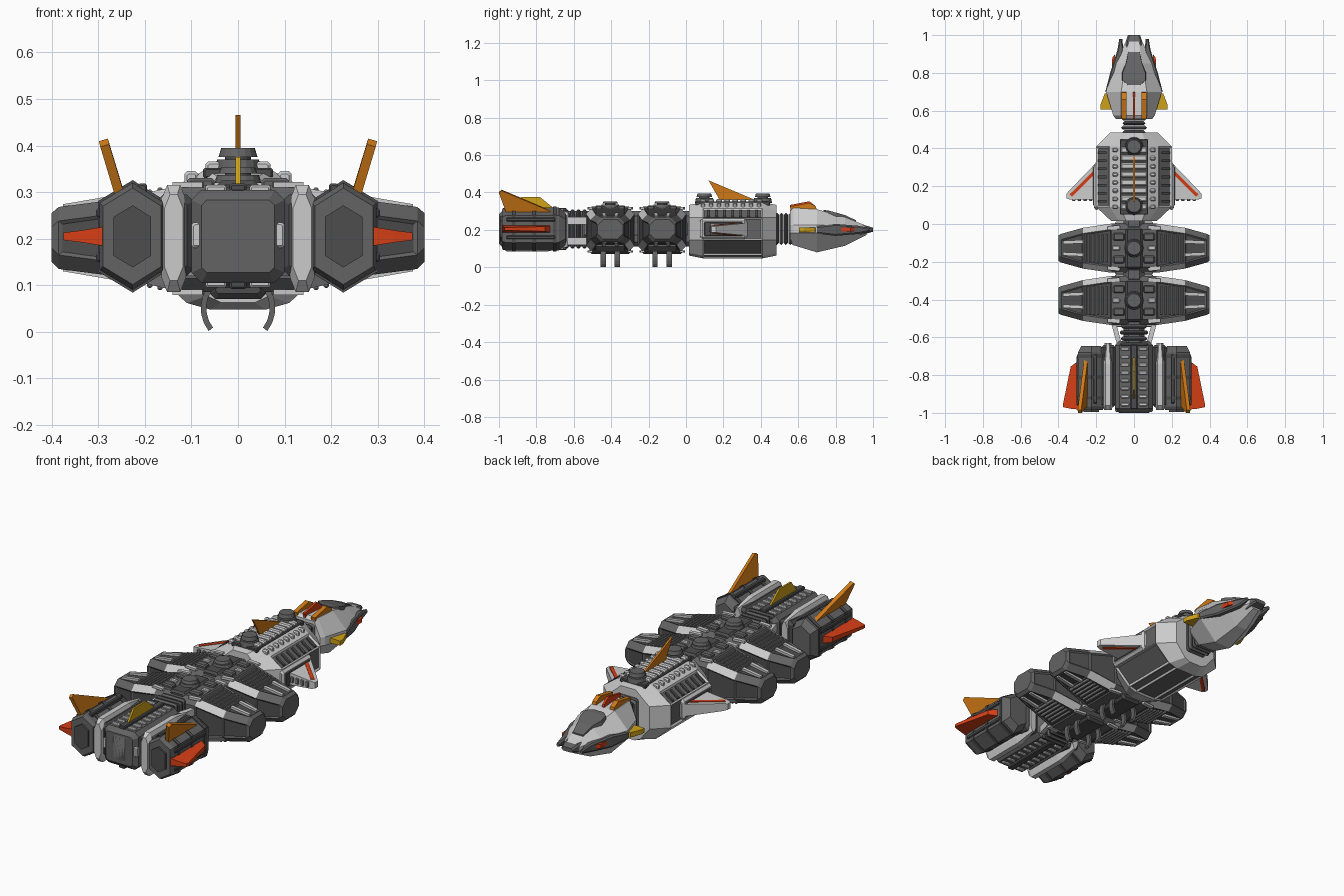
import bpy, bmesh, math
from mathutils import Vector

if "Cube" in bpy.data.objects:
    bpy.data.objects.remove(bpy.data.objects["Cube"])

COL = {"light_grey": (.60, .60, .60), "mid_grey": (.22, .22, .22), "dark_grey": (.125, .125, .125),
       "charcoal": (.075, .075, .075), "red": (.68, .05, .008), "orange": (.62, .19, .008),
       "gold": (.62, .36, .01)}
MAT = {}
for k, c in COL.items():
    MAT[k] = bpy.data.materials.new(k)
    MAT[k].diffuse_color = (*c, 1)


def loft(name, rings, mat, mirror=False, inset=None, alt="charcoal", depth=-.007, rim=.012, paint=None):
    """Skin between rings; optional inset panels and painted faces chosen by a rule(normal, centre)."""
    bm = bmesh.new()
    for s in ((1, -1) if mirror else (1,)):
        vs = [[bm.verts.new((x * s, y, z)) for x, y, z in r] for r in rings]
        n = len(vs[0])
        for a, b in zip(vs, vs[1:]):
            for i in range(n):
                bm.faces.new((a[i], a[(i + 1) % n], b[(i + 1) % n], b[i]))
        bm.faces.new(vs[0])
        bm.faces.new(vs[-1][::-1])
    bmesh.ops.recalc_face_normals(bm, faces=bm.faces)
    bm.normal_update()
    if paint:
        for f in bm.faces:
            if paint(f.normal, f.calc_center_median()):
                f.material_index = 2
    if inset:
        fs = [f for f in bm.faces if inset(f.normal, f.calc_center_median())]
        bmesh.ops.inset_individual(bm, faces=fs, thickness=rim, depth=depth)
        for f in fs:
            f.material_index = 1
    me = bpy.data.meshes.new(name)
    bm.to_mesh(me)
    bm.free()
    for m in (mat, alt, "light_grey"):
        me.materials.append(MAT[m])
    ob = bpy.data.objects.new(name, me)
    bpy.context.collection.objects.link(ob)
    return ob


def octa(w, z0, z1, ca, cz, c=0):
    """Chamfered rectangle as (across, z) pairs."""
    return [(c + w - ca, z1), (c + w, z1 - cz), (c + w, z0 + cz), (c + w - ca, z0),
            (c - w + ca, z0), (c - w, z0 + cz), (c - w, z1 - cz), (c - w + ca, z1)]


def along_y(y, prof):
    return [(a, y, z) for a, z in prof]


def box(name, x0, x1, y0, y1, z0, z1, mat, ch=.006, mirror=False, **kw):
    c, w = (x0 + x1) / 2, (x1 - x0) / 2
    small = octa(w - ch, z0 + ch, z1 - ch, ch / 2, ch / 2, c)
    full = octa(w, z0, z1, ch, ch, c)
    return loft(name, [along_y(y0, small), along_y(y0 + ch, full), along_y(y1 - ch, full), along_y(y1, small)],
                mat, mirror, **kw)


def plate(name, pts, t, mat, mirror=False):
    p = [Vector(q) for q in pts]
    n = (p[1] - p[0]).cross(p[2] - p[0]).normalized() * t / 2
    return loft(name, [[q + n for q in p], [q - n for q in p]], mat, mirror)


def bar(name, p, q, w, h, mat, mirror=True):
    """Rectangular strip from p to q, w across and h thick in z."""
    p, q = Vector(p), Vector(q)
    s = (q - p).cross(Vector((0, 0, 1))).normalized() * w / 2
    u = Vector((0, 0, h / 2))
    return loft(name, [[e + s + u, e + s - u, e - s - u, e - s + u] for e in (p, q)], mat, mirror)


def turret(y, z, h):
    for r0, r1, a, b, m in ((.05, .045, 0, .5, "dark_grey"), (.028, .028, .5, .65, "charcoal"), (.042, .036, .6, 1, "dark_grey")):
        loft("turret", [[(r * math.cos(i * math.pi / 8), y + r * math.sin(i * math.pi / 8), z + h * k)
                         for i in range(16)] for r, k in ((r0, a), (r1, b))], m)


# --- engine block ---
box("engine_core", -.1, .1, -1, -.62, .105, .305, "dark_grey", .022)
box("engine_nozzle", -.045, .045, -1, -.95, .13, .285, "mid_grey", .012)
loft("nozzle_face", [along_y(-1, octa(.038, .145, .27, .01, .01)), along_y(-.998, octa(.038, .145, .27, .01, .01))], "charcoal")
box("nozzle_clip", .038, .1, -.995, -.93, .18, .235, "light_grey", .005, True)
box("engine_rib_core", .095, .175, -.97, -.64, .12, .295, "charcoal", .015, True)
loft("engine_rib", [along_y(y, octa(w, a, b, .012, .03, .138)) for y, w, a, b in
     ((-.985, .02, .11, .295), (-.96, .026, .085, .315), (-.74, .026, .085, .315), (-.63, .018, .11, .295))], "light_grey", True)
for i in range(8):
    y = -.965 + i * .042
    for z0, z1 in ((.296, .315), (.095, .114)):
        box("engine_slat", .025, .07, y, y + .018, z0, z1, "light_grey", .004, True)
for z0, z1 in ((.3, .318), (.092, .11)):
    box("engine_spine", -.018, .018, -.98, -.64, z0, z1, "charcoal", .004)


def hexa(k):
    return [(.226 + x * k, .205 + z * k) for x, z in
            ((0, .115), (.071, .072), (.071, -.072), (0, -.115), (-.068, -.072), (-.068, .072))]


loft("engine_pod", [along_y(y, hexa(k)) for y, k in ((-.985, .9), (-.965, 1), (-.68, 1), (-.645, .75))], "dark_grey", True)
loft("pod_exhaust", [along_y(y, hexa(.58)) for y in (-.995, -.98)], "charcoal", True)
for y in (-.93, -.82, -.71):
    loft("pod_band", [along_y(v, hexa(1.05)) for v in (y, y + .018)], "charcoal", True)
for z in (.15, .245):
    box("pod_side_rail", .29, .305, -.96, -.7, z, z + .02, "charcoal", .004, True)
box("pod_top_vent", .195, .215, -.95, -.69, .29, .318, "charcoal", .004, True)

# --- engine fins ---
loft("side_fin", [[(x, a, .205 + t), (x, b, .205 + t), (x, b, .205 - t), (x, a, .205 - t)] for x, a, b, t in
     ((.262, -.985, -.70, .025), (.335, -.978, -.755, .013), (.375, -.97, -.95, .008))], "red", True)
plate("upper_fin", [(.255, -.72, .30), (.253, -.96, .29), (.286, -1, .40), (.289, -.985, .412)], .02, "orange", True)
plate("engine_dorsal_fin", [(0, -.70, .31), (0, -.93, .31), (0, -.88, .375), (0, -.78, .375)], .01, "gold")

# --- spine and rear neck ---
box("spine", -.055, .055, -.7, .08, .11, .3, "dark_grey", .025)
for i, w in enumerate((.075, .068, .075, .068)):
    box("rear_neck_ring", -w, w, -.65 + i * .032, -.627 + i * .032, .1, .31, "dark_grey" if i % 2 else "charcoal", .008)
for z in (.14, .25):
    bar("rear_strake", (.075, -.645, z), (.115, -.5, z), .025, .04, "light_grey")

# --- two cargo sections ---
for yc in (-.405, -.128):
    spec = ((-.4, .068, .15, .255), (-.385, .076, .135, .268), (-.27, .108, .12, .283), (-.12, .13, .085, .315))
    spec = spec + tuple((-x, *r) for x, *r in spec[::-1])
    loft("cargo_section", [[(x, yc + a, z) for a, z in octa(w, z0, z1, .03, .03)] for x, w, z0, z1 in spec],
         "dark_grey", inset=lambda n, c: abs(c.x) > .15 and abs(c.x) < .39 and (abs(n.z) > .9 or abs(n.y) > .85),
         alt="charcoal", depth=-.005, rim=.01, paint=lambda n, c: abs(n.y) > .4 and abs(n.z) > .4 and .15 < abs(c.x) < .3)
    for s in (-1, 1):
        for zt, zb in ((.316, .286), (.085, .118)):
            bar("cargo_edge_strip", (.075, yc + s * .112, zt), (.14, yc + s * .105, zt), .02, .012, "light_grey")
            bar("cargo_tip_strip", (.27, yc + s * .035, zb), (.375, yc + s * .03, zb + (-.018 if zt > .2 else .018)), .018, .012, "light_grey")
        box("cargo_link", .04, .1, yc + s * .12 - .02, yc + s * .12 + .02, .17, .24, "light_grey", .006, True)
        # underside clamps
        rings = []
        for i in range(9):
            a = math.radians(-38 + i * 14)
            rings.append([(r * math.cos(a), yc + s * .038 + d, .051 + r * math.sin(a))
                          for r, d in ((.068, -.014), (.08, -.014), (.08, .014), (.068, .014))])
        loft("clamp", rings, "dark_grey", True)
    for i in range(6):
        x = .14 + i * .022
        z = .315 - (x - .12) * .213
        box("cargo_rib", x, x + .011, yc - .075, yc + .075, z - .014, z + .004, "mid_grey", .003, True)
        box("cargo_lower_rib", x, x + .011, yc - .075, yc + .075, .4 - z - .004, .4 - z + .014, "mid_grey", .003, True)
    for s in (-1, 1):
        box("cargo_roof_block", .05, .11, yc + s * .06 - .02, yc + s * .06 + .02, .3, .33, "dark_grey", .006, True)
    box("cargo_roof_mark", .075, .115, yc - .012, yc + .012, .305, .322, "light_grey", .004, True)
    box("cargo_roof", -.045, .045, yc - .11, yc + .11, .29, .325, "charcoal", .01)
    box("cargo_keel", -.06, .06, yc - .11, yc + .11, .07, .11, "charcoal", .012)
    turret(yc, .32, .033)


# --- forward hull ---
def hull(y, k, d):
    half = [(.07, .348 - d), (.13, .315 - d), (.2, .265), (.2, .145), (.11, .062 + d), (.06, .048 + d)]
    return [(x * k, y, z) for x, z in half] + [(-x * k, y, z) for x, z in half[::-1]]


loft("forward_hull", [hull(.015, .6, .015), hull(.09, 1, 0), hull(.41, 1, 0), hull(.485, .62, .015)], "light_grey",
     inset=lambda n, c: .2 < c.y < .3 and (abs(n.x) > .5 or n.z < -.95), alt="dark_grey", rim=.013)
for i in range(8):
    y = .075 + i * .043
    box("hull_roof_rib", -.07, .07, y, y + .032, .34, .366, "light_grey", .006)
    for s in (0,):
        box("hull_shoulder_rib", .085, .115, y + .004, y + .026, .31, .345, "light_grey", .006, True)
box("hull_roof_gap", -.075, .075, .05, .45, .33, .352, "charcoal", .004)
for i in range(7):
    y = .12 + i * .043
    bar("hull_slope_rib", (.145, y, .303), (.19, y, .271), .014, .008, "charcoal")
box("wing_mount", .185, .212, .075, .325, .15, .26, "light_grey", .012, True)
box("wing_mount_panel", .2, .216, .095, .305, .165, .245, "charcoal", .006, True)
turret(.41, .345, .05)
turret(.098, .345, .05)
plate("hull_dorsal_fin", [(0, .12, .465), (0, .18, .36), (0, .37, .36)], .01, "orange")

# --- stub wings ---
loft("stub_wing", [[(x, a, .203 + t), (x, b, .203 + t), (x, b, .203 - t), (x, a, .203 - t)] for x, a, b, t in
     ((.195, .13, .33, .034), (.34, .13, .18, .02), (.358, .135, .16, .016))], "light_grey", True)
for s in (-1, 1):
    bar("wing_stripe", (.212, .272, .203 + s * .032), (.335, .15, .203 + s * .021), .018, .006, "red")
for i in range(4):
    box("wing_rear_vent", .22 + i * .03, .238 + i * .03, .122, .14, .188, .218, "mid_grey", .003, True)

# --- front neck ---
for i, w in enumerate((.06, .068, .06, .066)):
    box("front_neck_ring", -w, w, .475 + i * .024, .497 + i * .024, .12, .29, "dark_grey" if i % 2 else "charcoal", .01)


# --- head ---
def head(y, w, wt, zt, zb, zm=.205, g=.022):
    half = [(wt, zt), (w, zm + g), (w, zm - g), (wt * .7, zb)]
    return [(x, y, z) for x, z in half] + [(-x, y, z) for x, z in half[::-1]]


loft("head", [head(.555, .095, .06, .305, .13), head(.575, .11, .07, .318, .118), head(.70, .148, .068, .31, .08),
              head(.85, .095, .045, .268, .115), head(.965, .045, .025, .222, .172, .2, .01)], "light_grey")
loft("nose", [along_y(y, octa(w, a, b, .008, .008, 0)) for y, w, a, b in
     ((.90, .05, .165, .235), (.97, .042, .182, .221), (1, .032, .19, .212))], "dark_grey")
loft("canopy", [[(w, y, z), (w * 1.1, y, z - .03), (-w * 1.1, y, z - .03), (-w, y, z)] for y, w, z in
     ((.735, .03, .306), (.76, .06, .304), (.80, .06, .293), (.85, .042, .279), (.91, .03, .251))], "dark_grey")
loft("cheek_prong", [along_y(y, octa(w, .2 - h, .2 + h, .006, .008, c)) for y, c, w, h in
     ((.70, .138, .014, .02), (.80, .108, .018, .032), (.92, .072, .016, .022), (.98, .07, .008, .01))], "dark_grey", True)
plate("cheek_fin", [(.10, .90, .203), (.115, .88, .203), (.117, .80, .203), (.10, .79, .203)], .022, "red", True)
loft("canard", [[(x, a, .2 + t), (x, b, .2 + t), (x, b, .2 - t), (x, a, .2 - t)] for x, a, b, t in
     ((.09, .605, .70, .014), (.155, .605, .69, .013), (.178, .605, .63, .012))], "gold", True)
for x, t, m, dz in ((.053, .024, "orange", 0), (0, .012, "red", .008)):
    plate("head_crest", [(x, .56, .30), (x, .555, .325 + dz), (x, .66, .345 + dz), (x, .695, .325), (x, .70, .30)], t, m, x > 0)

for m in bpy.data.materials:
    if m.users and not m.is_grease_pencil:
        m.use_nodes = True
        m.node_tree.nodes["Principled BSDF"].inputs["Base Color"].default_value = m.diffuse_color
